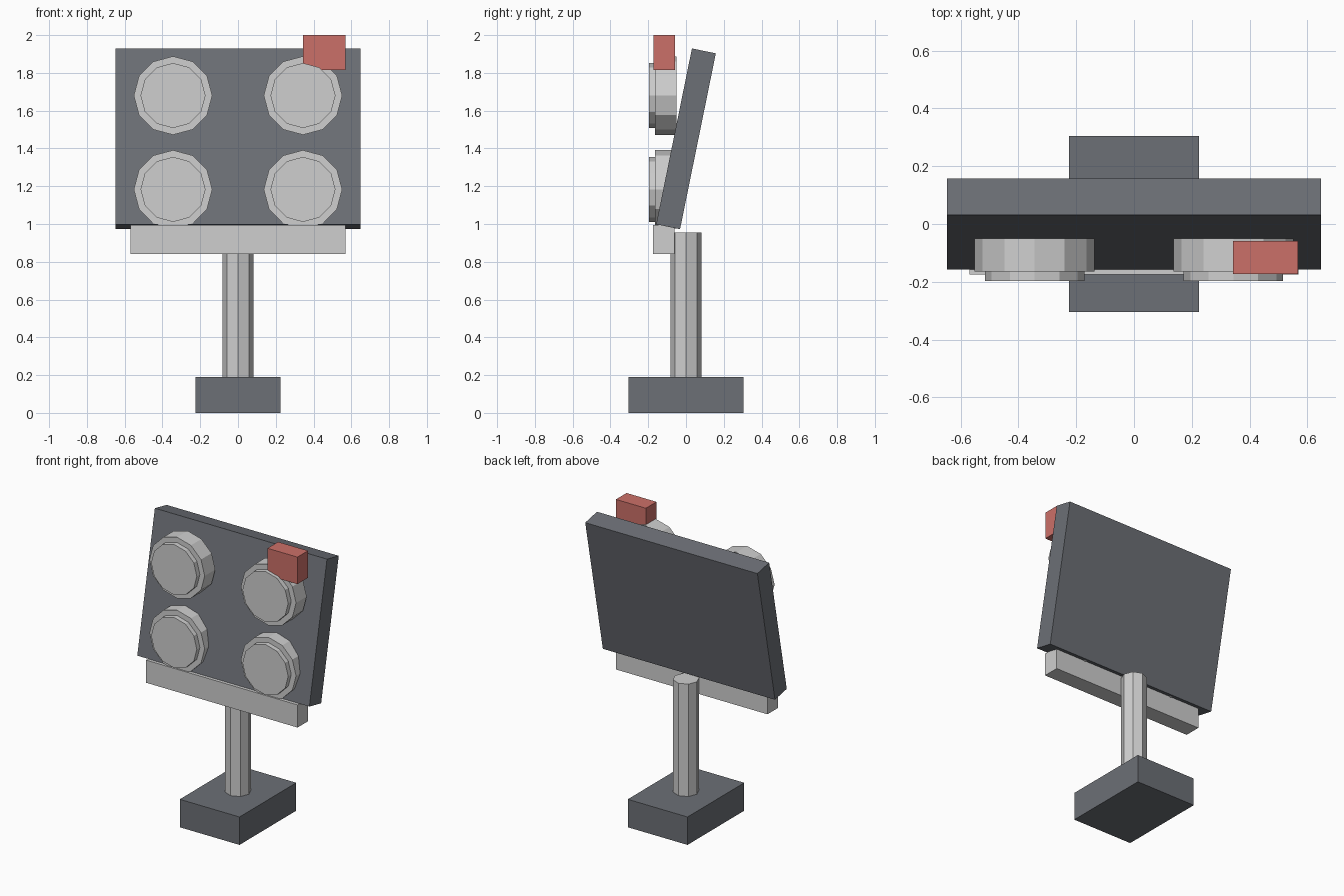
import bpy, math
from mathutils import Matrix

cube = bpy.data.objects.get("Cube")
if cube:
    bpy.data.objects.remove(cube, do_unlink=True)


def material(name, rgb):
    m = bpy.data.materials.new(name)
    m.use_nodes = True
    m.diffuse_color = (*rgb, 1)
    m.node_tree.nodes["Principled BSDF"].inputs["Base Color"].default_value = (*rgb, 1)
    return m


dark = material("dark grey", (0.15, 0.16, 0.18))
light = material("light grey", (0.62, 0.62, 0.62))
red = material("red", (0.6, 0.16, 0.14))


def finish(name, mat):
    o = bpy.context.object
    o.name = o.data.name = name
    o.data.materials.append(mat)
    return o


def box(name, mat, centre, size, tilt=0):
    bpy.ops.mesh.primitive_cube_add(size=1, location=centre, rotation=(tilt, 0, 0))
    o = finish(name, mat)
    o.data.transform(Matrix.Diagonal((*size, 1)))
    return o


def cylinder(name, mat, centre, radius, depth, sides, tilt=0):
    bpy.ops.mesh.primitive_cylinder_add(vertices=sides, radius=radius, depth=depth,
                                        location=centre, rotation=(tilt, 0, 0))
    return finish(name, mat)


# Stand
box("base", dark, (0, 0, 0.095), (0.45, 0.61, 0.19))
cylinder("pole", light, (0, 0, 0.57), 0.082, 0.77, 8)
box("support_bar", light, (0, -0.118, 0.918), (1.14, 0.112, 0.154))

# Panel leaning back
box("panel", dark, (0, 0, 1.451), (1.296, 0.129, 0.95), math.radians(-11.5))

# Four stepped round lamps
for side, x in (("right", -0.344), ("left", 0.344)):
    for level, z in (("lower", 1.183), ("upper", 1.68)):
        name = f"{level}_{side}_lamp"
        cylinder(name + "_body", light, (x, -0.107, z), 0.208, 0.114, 12, math.pi / 2)
        cylinder(name + "_lens", light, (x, -0.162, z), 0.172, 0.07, 12, math.pi / 2)

# Small block at the top corner
box("corner_block", red, (0.456, -0.116, 1.908), (0.225, 0.114, 0.184))
